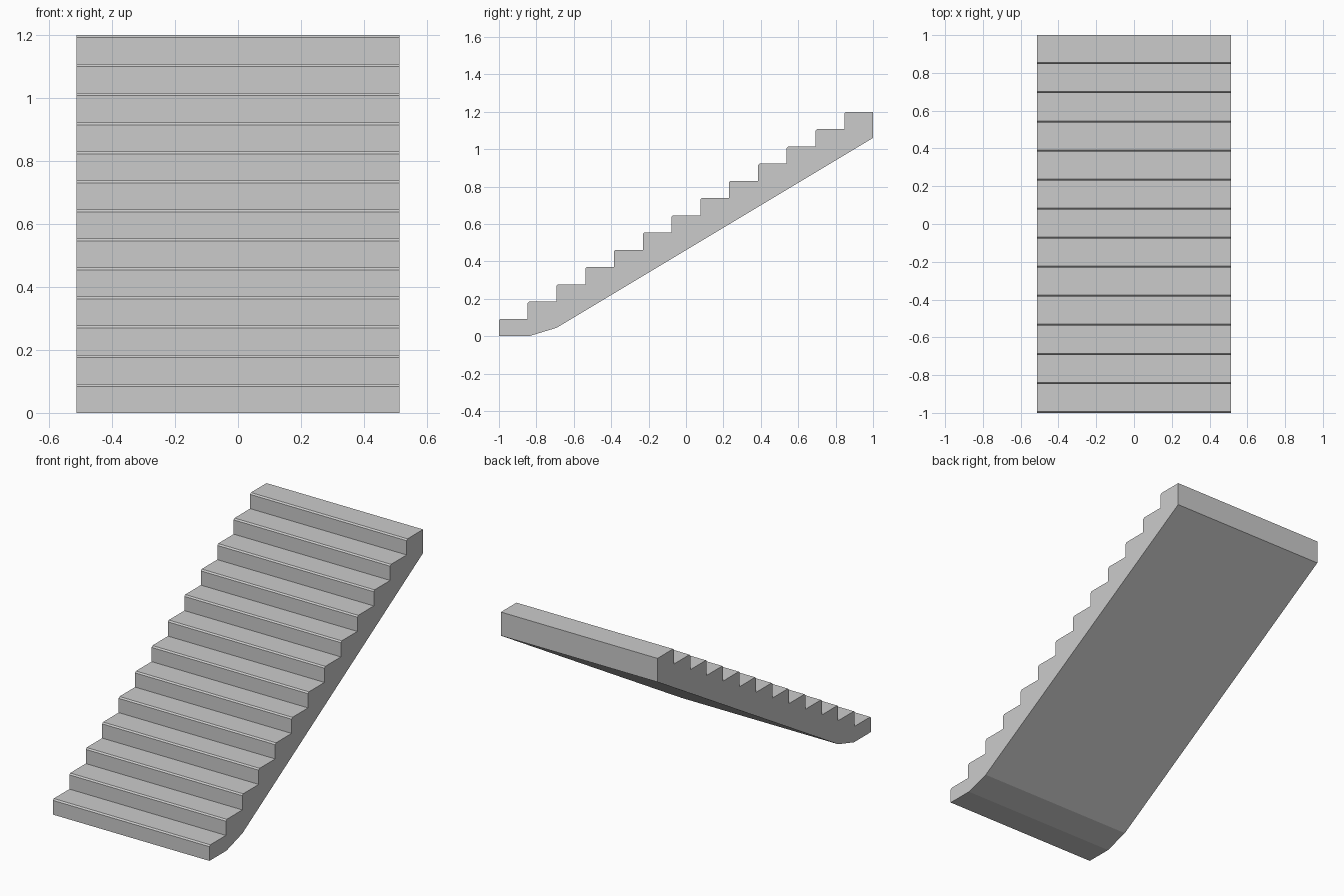
import bpy
import bmesh

cube = bpy.data.objects.get("Cube")
if cube:
    bpy.data.objects.remove(cube, do_unlink=True)

STEPS = 13
RUN = 2 / STEPS
RISE = 1.2 / STEPS
HALF_WIDTH = 0.513
CHAMFER = 0.008

# Concrete colour
concrete = bpy.data.materials.new("light grey concrete")
concrete.use_nodes = True
colour = (0.6, 0.6, 0.6, 1)
concrete.diffuse_color = colour
concrete.node_tree.nodes["Principled BSDF"].inputs["Base Color"].default_value = colour

# Side profile (y, z): sloping underside with a blunt foot
profile = [(1, 1.2), (1, 1.06), (-0.692, 0.045), (-0.84, 0), (-1, 0)]

# Each step: riser, chamfered nosing, tread
for i in range(STEPS):
    y, top = -1 + i * RUN, (i + 1) * RISE
    if i:
        profile.append((y, top - RISE))
    profile += [(y, top - CHAMFER), (y + CHAMFER, top)]

# Extrude the profile across the width
bm = bmesh.new()
side = bm.faces.new([bm.verts.new((-HALF_WIDTH, y, z)) for y, z in profile])
result = bmesh.ops.extrude_face_region(bm, geom=[side], use_keep_orig=True)
new_verts = [v for v in result["geom"] if isinstance(v, bmesh.types.BMVert)]
bmesh.ops.translate(bm, verts=new_verts, vec=(2 * HALF_WIDTH, 0, 0))
bmesh.ops.recalc_face_normals(bm, faces=bm.faces[:])

mesh = bpy.data.meshes.new("stair_flight")
bm.to_mesh(mesh)
bm.free()
mesh.materials.append(concrete)
stairs = bpy.data.objects.new("stair_flight", mesh)
bpy.context.collection.objects.link(stairs)
